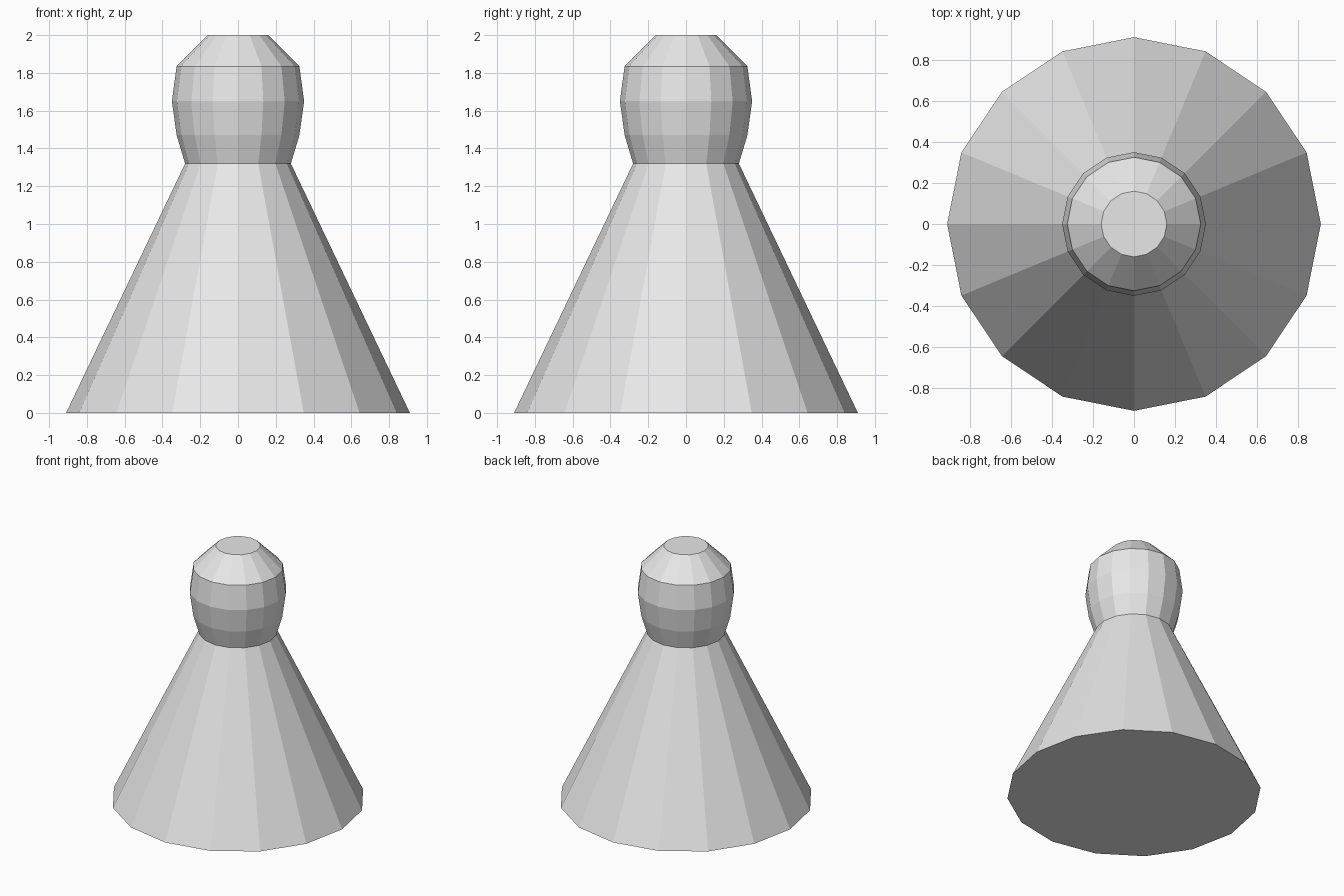
import bpy
import bmesh
from math import cos, sin, tau

SIDES = 16

cube = bpy.data.objects.get("Cube")
if cube:
    bpy.data.objects.remove(cube, do_unlink=True)

grey = bpy.data.materials.new("light_grey")
grey.use_nodes = True
colour = (0.8, 0.8, 0.8, 1)
grey.diffuse_color = colour
grey.node_tree.nodes["Principled BSDF"].inputs["Base Color"].default_value = colour


def lathe(name, profile, cap_bottom=False, cap_top=False):
    """Turn a (radius, height) profile into a flat-shaded faceted solid."""
    bm = bmesh.new()
    rings = []
    for r, z in profile:
        rings.append([bm.verts.new((r * cos(tau * i / SIDES), r * sin(tau * i / SIDES), z))
                      for i in range(SIDES)])
    for low, high in zip(rings, rings[1:]):
        for i in range(SIDES):
            j = (i + 1) % SIDES
            bm.faces.new((low[i], low[j], high[j], high[i]))
    if cap_bottom:
        bm.faces.new(rings[0][::-1])
    if cap_top:
        bm.faces.new(rings[-1])
    mesh = bpy.data.meshes.new(name)
    bm.to_mesh(mesh)
    bm.free()
    mesh.materials.append(grey)
    obj = bpy.data.objects.new(name, mesh)
    bpy.context.collection.objects.link(obj)
    return obj


# Wide conical body, closed underneath; the head sits on its open neck
lathe("body", [(0.91, 0), (0.28, 1.32)], cap_bottom=True)

# Rounded head with a flat top
lathe("head", [(0.28, 1.32), (0.325, 1.47), (0.35, 1.65), (0.325, 1.835), (0.16, 2)],
      cap_top=True)
